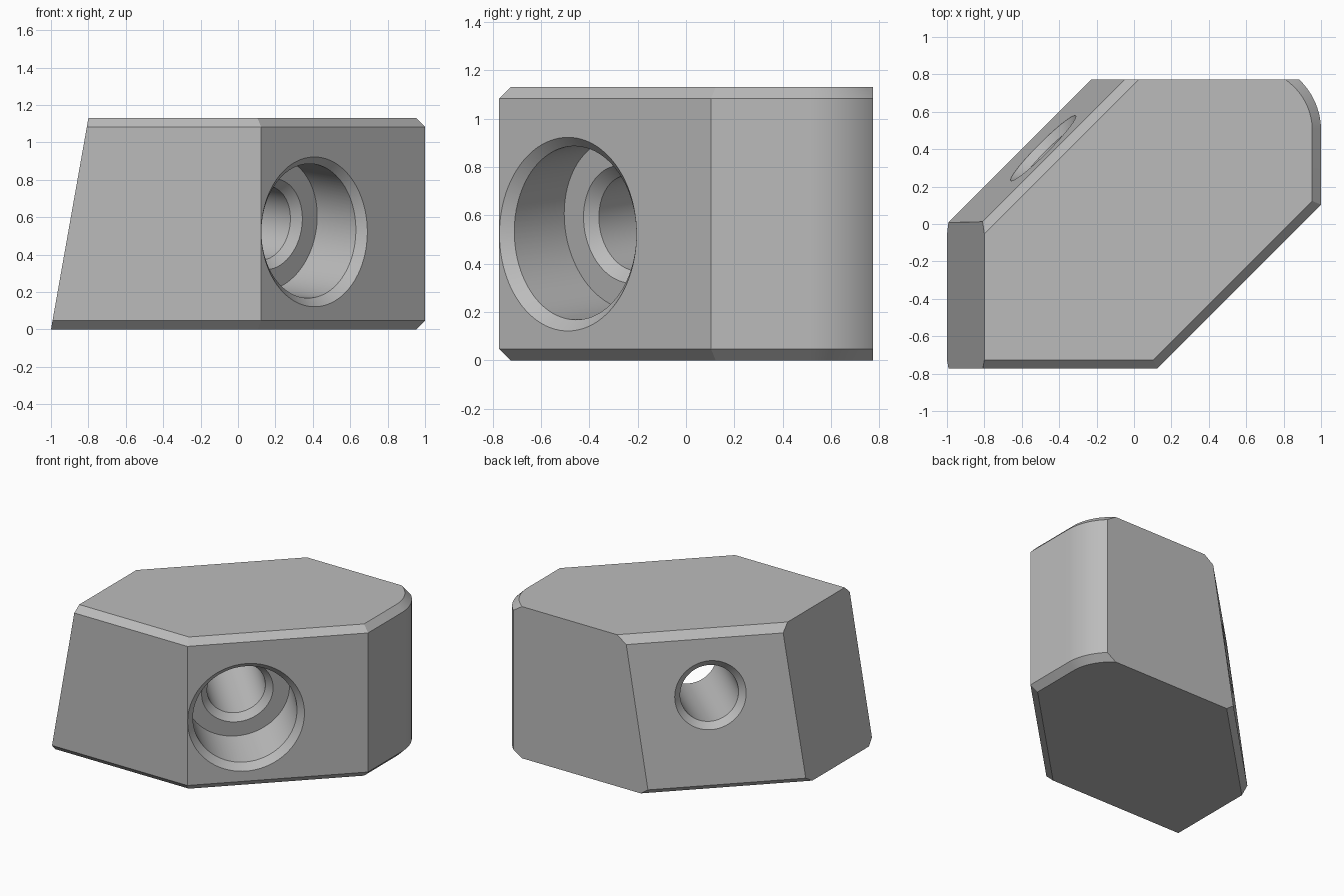
import bpy, bmesh, math
from mathutils import Vector

cube = bpy.data.objects.get("Cube")
if cube:
    bpy.data.objects.remove(cube, do_unlink=True)

HEIGHT, CHAMFER = 1.13, 0.047
LEAN = 0.122          # slope of the leaning rear diagonal face
UP = Vector((0, 0, 1))

grey = bpy.data.materials.new("plain grey")
grey.use_nodes = True
grey.diffuse_color = (0.5, 0.5, 0.5, 1)
grey.node_tree.nodes["Principled BSDF"].inputs["Base Color"].default_value = (0.5, 0.5, 0.5, 1)


def make_object(name, bm):
    bmesh.ops.recalc_face_normals(bm, faces=bm.faces)
    mesh = bpy.data.meshes.new(name)
    bm.to_mesh(mesh)
    bm.free()
    mesh.materials.append(grey)
    obj = bpy.data.objects.new(name, mesh)
    bpy.context.collection.objects.link(obj)
    return obj


def slice_off(bm, point, normal):
    """Remove everything beyond a plane and close the cut."""
    bmesh.ops.bisect_plane(bm, geom=bm.verts[:] + bm.edges[:] + bm.faces[:], dist=1e-6,
                           plane_co=point, plane_no=normal, clear_outer=True)
    rim = [e for e in bm.edges if e.is_boundary]
    if rim:
        bmesh.ops.holes_fill(bm, edges=rim, sides=0)


def side(bm, angle, offset, lean=0.0, chamfer=True):
    """Cut one upright or leaning side, with chamfers above and below."""
    n = Vector((math.cos(angle), math.sin(angle), 0))
    slice_off(bm, n * offset, n + UP * lean)
    if chamfer:
        slice_off(bm, n * (offset - lean * HEIGHT - CHAMFER) + UP * HEIGHT, n + UP)
        slice_off(bm, n * (offset - CHAMFER), n - UP)


def lathe(name, profile, origin, direction, segments=96):
    """Closed solid of revolution from (radius, distance) pairs."""
    bm = bmesh.new()
    turn = direction.to_track_quat('Z', 'Y')
    rings = []
    for radius, dist in profile:
        angles = [math.tau * i / segments for i in range(segments)]
        rings.append([bm.verts.new(origin + turn @ Vector(
            (radius * math.cos(a), radius * math.sin(a), dist))) for a in angles])
    for low, high in zip(rings, rings[1:]):
        for i in range(segments):
            j = (i + 1) % segments
            bm.faces.new((low[i], low[j], high[j], high[i]))
    bm.faces.new(rings[0])
    bm.faces.new(rings[-1])
    return make_object(name, bm)


# Block: a slab trimmed by its side planes
bm = bmesh.new()
bmesh.ops.create_cube(bm, size=1)
for v in bm.verts:
    v.co = Vector((v.co.x * 4, v.co.y * 4, (v.co.z + 0.5) * HEIGHT))
side(bm, math.radians(-90), 0.773)                        # front
side(bm, math.radians(-45), 0.634)                        # front diagonal
side(bm, math.radians(90), 0.773, chamfer=False)          # back
side(bm, math.radians(180), 1.0, lean=0.177, chamfer=False)
side(bm, math.radians(135), 0.7125, lean=LEAN)            # rear diagonal
# Rounded rear corner, starting with the flat side it flows from
STEPS, RADIUS = 14, 0.375
centre = Vector((1 - RADIUS, 0.5, 0))
for i in range(STEPS + 1):
    a = math.radians(50) * i / STEPS
    side(bm, a, centre.dot(Vector((math.cos(a), math.sin(a), 0))) + RADIUS)
bmesh.ops.remove_doubles(bm, verts=bm.verts, dist=1e-5)
block = make_object("block", bm)

# Stepped bore, square to the leaning rear face, and its bevelled mouth
mouth = Vector((0.408, -0.488, 0.522))
inward = Vector((-1, 1, 0)).normalized()
END = 1.273
bore = lathe("bore_cutter", [(0.357, -0.1), (0.357, 0.34), (0.245, 0.34), (0.2, 0.385),
                             (0.2, END - 0.045), (0.265, END + 0.02)],
             mouth, (inward + UP * LEAN).normalized())
bevel = lathe("mouth_cutter", [(0.45, -0.05), (0.34, 0.06)], mouth, inward)

bpy.context.view_layer.objects.active = block
for cutter in (bore, bevel):
    cutter.hide_render = True
    mod = block.modifiers.new("cut", 'BOOLEAN')
    mod.operation, mod.solver, mod.object = 'DIFFERENCE', 'EXACT', cutter
    bpy.ops.object.modifier_apply(modifier=mod.name)
    bpy.data.objects.remove(cutter, do_unlink=True)

bpy.ops.object.select_all(action='DESELECT')
block.select_set(True)
bpy.ops.object.shade_smooth_by_angle(angle=math.radians(25))
